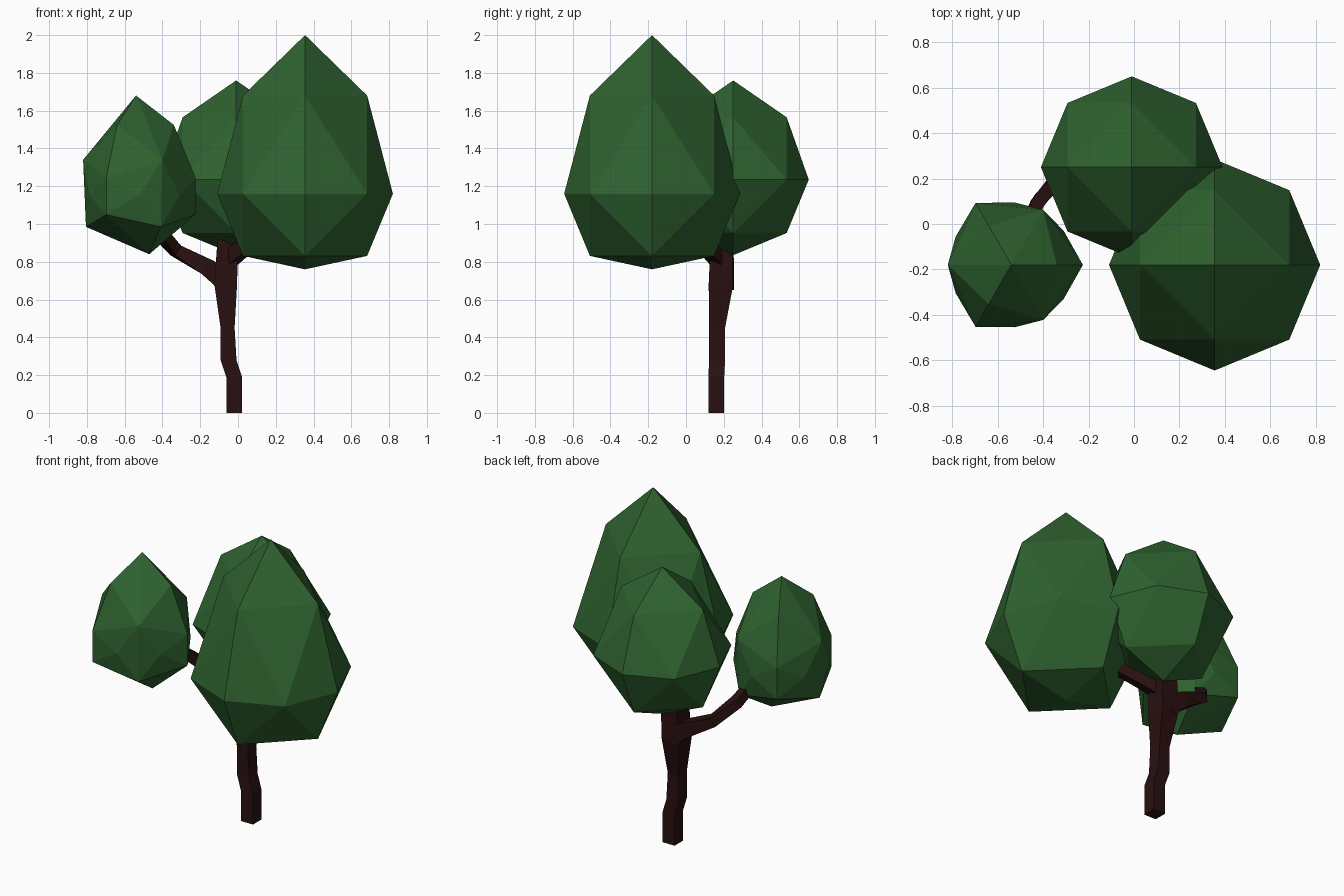
import bpy
import bmesh
from math import cos, sin, radians
from itertools import product
from mathutils import Vector

cube = bpy.data.objects.get("Cube")
if cube:
    bpy.data.objects.remove(cube, do_unlink=True)


def material(name, rgb):
    mat = bpy.data.materials.new(name)
    mat.use_nodes = True
    mat.diffuse_color = (*rgb, 1)
    bsdf = next(n for n in mat.node_tree.nodes if n.type == 'BSDF_PRINCIPLED')
    bsdf.inputs["Base Color"].default_value = (*rgb, 1)
    bsdf.inputs["Roughness"].default_value = 0.9
    return mat


leaf = material("leaf green", (0.028, 0.122, 0.029))
bark = material("dark bark", (0.022, 0.005, 0.005))


def finish(bm, name, mat):
    bmesh.ops.recalc_face_normals(bm, faces=bm.faces)
    mesh = bpy.data.meshes.new(name)
    bm.to_mesh(mesh)
    bm.free()
    mesh.materials.append(mat)
    obj = bpy.data.objects.new(name, mesh)
    bpy.context.collection.objects.link(obj)
    return obj


def hull(name, points):
    """Faceted solid wrapped around a set of points."""
    bm = bmesh.new()
    for p in points:
        bm.verts.new(p)
    bmesh.ops.convex_hull(bm, input=bm.verts)
    loose = [v for v in bm.verts if not v.link_faces]
    bmesh.ops.delete(bm, geom=loose, context='VERTS')
    return finish(bm, name, leaf)


def crown(name, centre, radius, top, top_ring, bottom):
    """Once-divided octahedron with separately stretched pole and ring heights."""
    points = []
    for d in product((-1, 0, 1), repeat=3):
        axes = sum(map(abs, d))
        if axes not in (1, 2):
            continue
        p = Vector(d).normalized() * radius
        if d[2] > 0:
            p.z = top if axes == 1 else top_ring
        elif d[2] < 0 and axes == 1:
            p.z = -bottom
        points.append(Vector(centre) + p)
    return hull(name, points)


def limb(name, path):
    """Square tube through (x, y, z, half width x, half width y) stations."""
    bm = bmesh.new()
    centres = [Vector(s[:3]) for s in path]
    rings = []
    for i, s in enumerate(path):
        along = (centres[min(i + 1, len(path) - 1)] - centres[max(i - 1, 0)]).normalized()
        if abs(along.z) > 0.85:
            u, v = Vector((1, 0, 0)), Vector((0, 1, 0))
        else:
            u = along.cross(Vector((0, 0, 1))).normalized()
            v = along.cross(u)
        rings.append([bm.verts.new(centres[i] + u * a * s[3] + v * b * s[4])
                      for a, b in ((-1, -1), (1, -1), (1, 1), (-1, 1))])
    for low, high in zip(rings, rings[1:]):
        for k in range(4):
            j = (k + 1) % 4
            bm.faces.new((low[k], low[j], high[j], high[k]))
    bm.faces.new(rings[0])
    bm.faces.new(rings[-1])
    return finish(bm, name, bark)


# Two upright crowns
crown("large_crown", (0.355, -0.18, 1.16), 0.465, 0.84, 0.52, 0.40)
crown("back_crown", (-0.01, 0.25, 1.235), 0.4, 0.525, 0.33, 0.40)

# Small crown: three-fold rings of (radius, height, start angle)
axis = Vector((-0.54, -0.18, 0))
points = [axis + Vector((0, 0, 1.68)), axis + Vector((0.07, 0, 0.84))]
for r, z, start in ((0.2, 1.525, 0), (0.28, 1.34, 60), (0.315, 1.245, 0),
                    (0.275, 1.15, 33), (0.275, 1.15, 87),
                    (0.315, 1.05, 0), (0.265, 0.985, 60)):
    for k in range(3):
        a = radians(start + 120 * k)
        points.append(axis + Vector((r * cos(a), r * sin(a), z)))
hull("small_crown", points)

# Trunk and branches
limb("trunk", [(-0.02, 0.16, 0, 0.042, 0.042), (-0.02, 0.16, 0.19, 0.042, 0.042),
               (-0.05, 0.165, 0.28, 0.042, 0.042), (-0.055, 0.165, 0.45, 0.037, 0.042),
               (-0.065, 0.185, 0.68, 0.06, 0.065), (-0.055, 0.19, 0.9, 0.055, 0.06),
               (-0.03, 0.24, 1.1, 0.03, 0.03)])
limb("right_branch", [(-0.06, 0.2, 0.70, 0.05, 0.06), (-0.17, 0.21, 0.775, 0.045, 0.045),
                      (-0.33, 0.2, 0.86, 0.035, 0.03), (-0.42, 0.1, 0.96, 0.03, 0.03),
                      (-0.47, 0, 1.06, 0.025, 0.025)])
limb("left_branch", [(-0.04, 0.17, 0.82, 0.04, 0.04), (0.06, 0.09, 0.9, 0.035, 0.035),
                     (0.18, -0.02, 1.0, 0.03, 0.03)])
